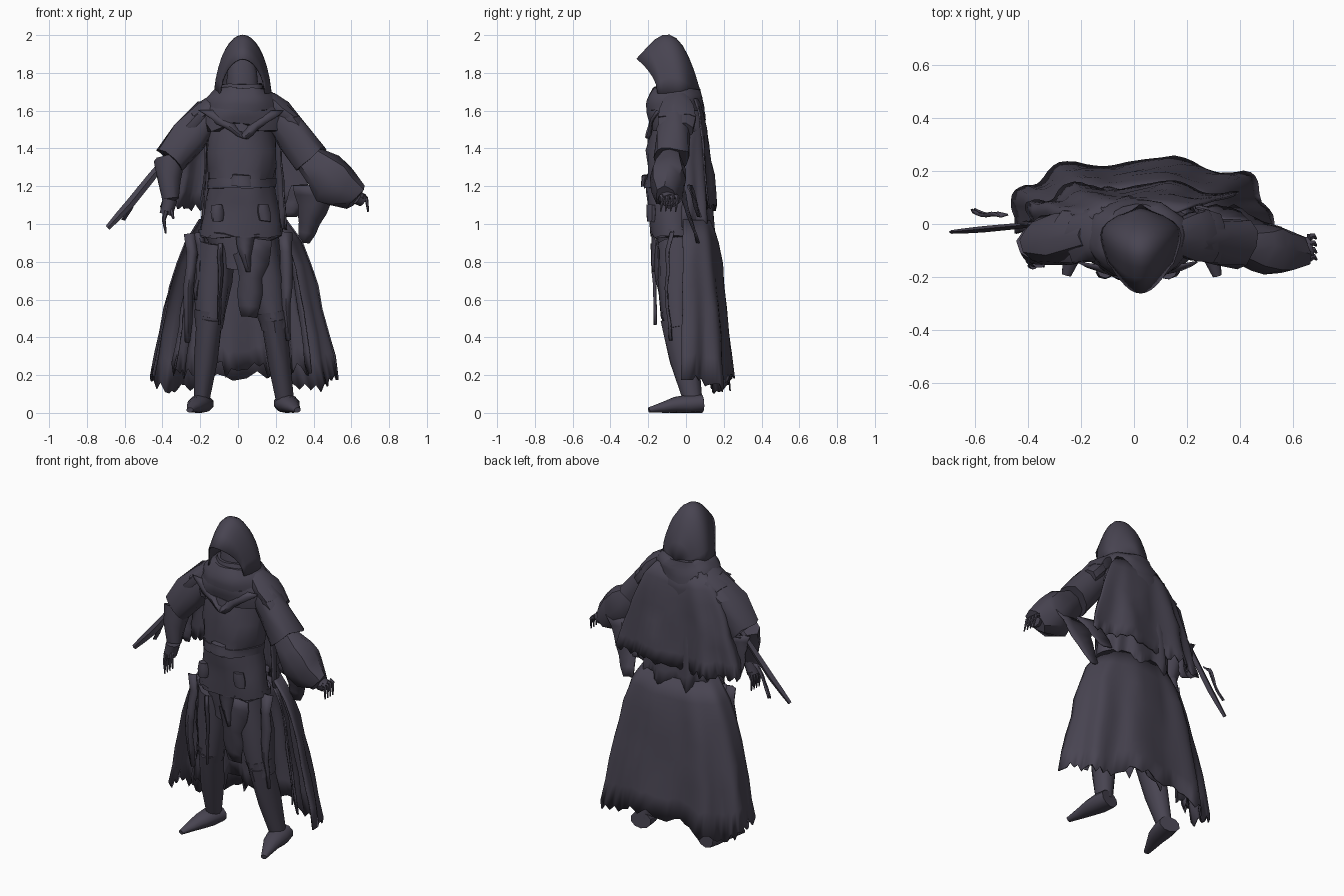
import bpy, math, random
from mathutils import Vector, noise

random.seed(4)
if "Cube" in bpy.data.objects:
    bpy.data.objects.remove(bpy.data.objects["Cube"])

cloth = bpy.data.materials.new("dark_violet_grey")
cloth.use_nodes = True
cloth.diffuse_color = (.065, .058, .083, 1)
shader = cloth.node_tree.nodes["Principled BSDF"]
shader.inputs["Base Color"].default_value = cloth.diffuse_color


def mix(start, end, amount):
    return start + (end - start) * amount


def steps(count):
    """Even fractions from nought to one."""
    return [i / (count - 1) for i in range(count)]


def boxy(value):
    """Push a sine or cosine outwards for a squarer curve."""
    return math.copysign(abs(value) ** .75, value)


def skin(name, rows, closed=True, caps=False, crumple=.012, thickness=0):
    """Join rows of points into a surface; crumple dents the cloth."""
    n = len(rows[0])
    verts, faces = [], []
    for row in rows:
        for point in row:
            point = Vector(point)
            point += noise.noise_vector(point * 9) * crumple
            point.z = max(point.z, 0)
            verts.append(point)
    for i in range(len(rows) - 1):
        for j in range(n if closed else n - 1):
            k = (j + 1) % n
            faces.append((i * n + j, i * n + k, (i + 1) * n + k, (i + 1) * n + j))
    if caps:
        faces.append(tuple(reversed(range(n))))
        faces.append(tuple(range(len(verts) - n, len(verts))))
    mesh = bpy.data.meshes.new(name)
    mesh.from_pydata(verts, [], faces)
    mesh.materials.append(cloth)
    part = bpy.data.objects.new(name, mesh)
    bpy.context.collection.objects.link(part)
    if thickness:
        solid = part.modifiers.new("cloth_thickness", 'SOLIDIFY')
        solid.thickness = thickness
        solid.offset = 0
    bpy.ops.object.select_all(action='DESELECT')
    part.select_set(True)
    bpy.context.view_layer.objects.active = part
    bpy.ops.object.shade_smooth_by_angle(angle=math.radians(45))


def barrel(name, bottom, top, width, depth, y=-.05, bulge=0, ragged=0, crumple=.015, x=.02, sides=22):
    """Upright oval form; width and depth are (bottom, top) radii, ragged tears the lower hem."""
    rows = []
    for t in steps(6):
        swell = 1 + bulge * math.sin(math.pi * t)
        w, d = mix(*width, t) * swell, mix(*depth, t) * swell
        row = []
        for j in range(sides):
            angle = math.tau * j / sides
            tear = ragged * random.random() if t == 0 else 0
            row.append((x + w * math.cos(angle), y + d * math.sin(angle), mix(bottom, top, t) - tear))
        rows.append(row)
    skin(name, rows, caps=True, crumple=crumple)


def limb(name, path, start, end, bulge=0, flat=1, sides=10, across=(0, 1, 0), crumple=.012):
    """Tapering tube along a path; flat scales the radius in the across direction."""
    points = [Vector(p) for p in path]
    centres = []
    for a, b in zip(points, points[1:]):
        centres += [a, a.lerp(b, .5)]
    centres.append(points[-1])
    rows = []
    for i, t in enumerate(steps(len(centres))):
        ahead = (centres[min(i + 1, len(centres) - 1)] - centres[max(i - 1, 0)]).normalized()
        v = Vector(across)
        v = (v - ahead * v.dot(ahead)).normalized()
        u = ahead.cross(v)
        r = mix(start, end, t) * (1 + bulge * math.sin(math.pi * t))
        angles = [math.tau * j / sides for j in range(sides)]
        rows.append([centres[i] + u * r * math.cos(a) + v * r * flat * math.sin(a) for a in angles])
    skin(name, rows, caps=True, crumple=crumple)


def drape(name, top, hem, width, depth, start, end, folds=9, fold_depth=.02, ragged=.06, scallop=0):
    """Cloth hung round the back between two angles; scallop lowers the hem at the corners."""
    columns = steps(48)
    tears = [random.random() - .5 for column in columns]
    rows = []
    for v in steps(8):
        flare = v ** .6
        row = []
        for s, tear in zip(columns, tears):
            angle = math.radians(mix(start, end, s))
            fold = fold_depth * v * math.sin(angle * folds)
            drop = scallop * math.sin(angle * 2) ** 2 - ragged * tear
            row.append((.025 + (mix(*width, flare) + fold) * boxy(math.sin(angle)),
                        (mix(*depth, flare) + fold) * boxy(math.cos(angle)),
                        mix(top, hem, v) - drop * v ** 4))
        rows.append(row)
    skin(name, rows, closed=False, thickness=.008)


def ribbon(name, start, end, width, taper=.6, sag=0, crumple=.02):
    """Ragged strip of cloth from start to end, bowed forward by sag."""
    rows = []
    for t in steps(7):
        centre = Vector(start).lerp(Vector(end), t)
        centre.y -= sag * math.sin(math.pi * t)
        half = width / 2 * (1 - taper * t) * random.uniform(.8, 1.15)
        rows.append([centre + Vector((half * s, .012 * abs(s), 0)) for s in (-1, 0, 1)])
    skin(name, rows, closed=False, crumple=crumple, thickness=.008)


# Hood: arches running from the beaked brow to the nape
arches = []
for t in steps(10):
    crown = Vector((0, mix(-.26, .07, t ** .8), 2 - .8 * (t - .4) ** 2))
    jaw = Vector((0, mix(-.15, .05, t), 1.69))
    half = .12 + .07 * t - .17 * t ** 5
    arch = []
    for s in steps(17):
        rise = math.sin(math.pi * s) ** .8
        point = jaw.lerp(crown, rise)
        point.y = mix(jaw.y, crown.y, rise ** 2)
        point.x = .025 + half * math.cos(math.pi * s) * (1 - .2 * rise)
        arch.append(point)
    arches.append(arch)
skin("hood", arches, closed=False, crumple=0, thickness=.008)
barrel("shadowed_face", 1.66, 1.9, width=(.08, .06), depth=(.07, .04), y=-.07, bulge=.15, crumple=.005)
barrel("face_scarf", 1.62, 1.74, width=(.15, .11), depth=(.12, .09), y=-.06)

# Torso, belts and layered shoulder mantle
barrel("hips", .76, .98, width=(.14, .2), depth=(.1, .12))
barrel("tunic_skirt", .96, 1.22, width=(.22, .17), depth=(.13, .145), y=-.065, ragged=.03)
barrel("tunic_chest", 1.2, 1.66, width=(.17, .13), depth=(.145, .1), y=-.06, bulge=.2, crumple=.025)
barrel("upper_belt", 1.19, 1.24, width=(.18, .18), depth=(.15, .15), y=-.07)
barrel("hip_belt", .93, .97, width=(.22, .22), depth=(.14, .14))
barrel("lower_mantle", 1.54, 1.68, width=(.24, .17), depth=(.15, .12), bulge=.1, ragged=.06, crumple=.025)
barrel("upper_mantle", 1.61, 1.72, width=(.22, .14), depth=(.15, .12), bulge=.08, ragged=.05, crumple=.025)
barrel("belt_buckle", 1.2, 1.26, width=(.05, .05), depth=(.02, .02), y=-.22, sides=8)
for x in (-.11, .14):
    barrel("belt_pouch", 1.02, 1.1, width=(.03, .03), depth=(.025, .025), x=x, y=-.18, bulge=.2, sides=8)

# Legs, knee cuffs, pointed boots and shoulder plates, one of each per side
for side, s in (("right", -1), ("left", 1)):
    hip = Vector((s * .11, -.05, .9))
    knee = Vector((.02 + s * .17, -.05, .5))
    ankle = Vector((.03 + s * .22, .035, .06))
    toe = ankle + Vector((s * .065, -.23, -.045))
    limb(side + "_thigh", (hip, knee), .105, .08, bulge=.12, sides=12, crumple=.02)
    limb(side + "_shin", (knee, ankle), .07, .042, bulge=.1, flat=1.2, sides=12)
    limb(side + "_knee_cuff", (knee.lerp(hip, .1), knee.lerp(ankle, .12)), .085, .075)
    heel = ankle + Vector((0, .05, -.01))
    limb(side + "_boot", (heel, ankle.lerp(toe, .4), toe), .05, .014, bulge=.3, flat=1.3,
         across=(1, 0, 0), crumple=.004)
    for layer in (0, 1):
        neck = Vector((.03 + s * (.14 + .04 * layer), -.05, 1.66 - .05 * layer))
        limb(side + "_shoulder_plate", (neck, neck + Vector((s * .11, 0, -.11))), .04, .055,
             bulge=.2, flat=1.8, crumple=.025)

# Long coat, torn lining and the lopsided back cape
drape("coat_skirt", 1.02, .2, width=(.23, .49), depth=(.13, .235), start=-95, end=93, scallop=.08)
drape("torn_lining", .98, .22, width=(.2, .36), depth=(.1, .17), start=-85, end=85, folds=13, ragged=.1)
drape("coat_back", 1.6, .96, width=(.18, .22), depth=(.08, .14), start=-95, end=95, fold_depth=.012)
drape("back_cape", 1.66, 1.09, width=(.17, .43), depth=(.07, .145), start=-90, end=50, ragged=.04)

# Arms: the right hangs down, the left opens into a bell sleeve
elbow = {"right": Vector((-.36, -.07, 1.34)), "left": Vector((.39, -.08, 1.35))}
wrist = {"right": Vector((-.36, -.12, 1.13)), "left": Vector((.63, -.1, 1.14))}
for side, s in (("right", -1), ("left", 1)):
    shoulder = Vector((.025 + s * .18, -.05, 1.59))
    limb(side + "_upper_sleeve", (shoulder, elbow[side]), .08, .095, bulge=.15, sides=12, crumple=.03)
limb("right_forearm", (elbow["right"], wrist["right"]), .085, .04, crumple=.02)
limb("left_bell_sleeve", (elbow["left"], (.5, -.1, 1.23), wrist["left"]), .08, .075, bulge=.65,
     flat=.75, sides=8, crumple=.03)
ribbon("right_sleeve_tail", (-.38, 0, 1.33), (-.36, 0, 1.1), width=.14)
ribbon("left_sleeve_tail", (.43, -.03, 1.2), (.35, .05, .9), width=.24, taper=.8)
ribbon("left_coat_fold", (.36, .01, 1.2), (.27, .07, 1.04), width=.13, taper=.2)

# Hands with curled fingers
reach = {"right": Vector((-.02, 0, -.08)), "left": Vector((.03, .01, -.015))}
for side, start in wrist.items():
    palm = start + reach[side]
    limb(side + "_palm", (start, palm), .038, .035, flat=1.3, crumple=.004)
    for finger in range(4):
        root = palm + Vector((0, .026 * (finger - 1.5), .02))
        bend = root + reach[side] * .6
        tip = bend + Vector((.01, -.01, -.07))
        limb(side + "_finger", (root, bend, tip), .016, .004, sides=6, crumple=.003)
thumb = wrist["right"] + Vector((0, -.03, -.04))
limb("right_thumb", (thumb, thumb + Vector((.02, -.02, -.06))), .015, .005, sides=6)

# Torn front flaps, hanging straps and chest wraps
ribbon("centre_flap", (.04, -.19, .97), (.05, -.17, .75), width=.12, taper=.8)
ribbon("thigh_drape", (.08, -.16, .92), (.06, -.12, .5), width=.2, sag=.02)
ribbon("hanging_cord", (-.09, -.18, .9), (-.1, -.165, .47), width=.025, crumple=.01)
for x, low, width in ((-.25, .38, .07), (-.2, .6, .05), (.25, .38, .07)):
    ribbon("torn_strap", (x, -.08, .95), (x * 1.08, -.08, low), width, sag=.03)
for s in (-1, 1):
    ribbon("chest_wrap", (.02 + s * .16, -.16, 1.6), (.02, -.21, 1.46), width=.13, sag=.015)

# Slung blade behind the right arm
limb("blade", ((-.36, 0, 1.37), (-.57, -.02, 1.11), (-.69, -.03, .98)), .018, .014,
     bulge=.5, flat=.5, sides=4, crumple=0)
ribbon("blade_tassel", (-.5, .02, 1.2), (-.61, .04, 1.02), width=.04)
